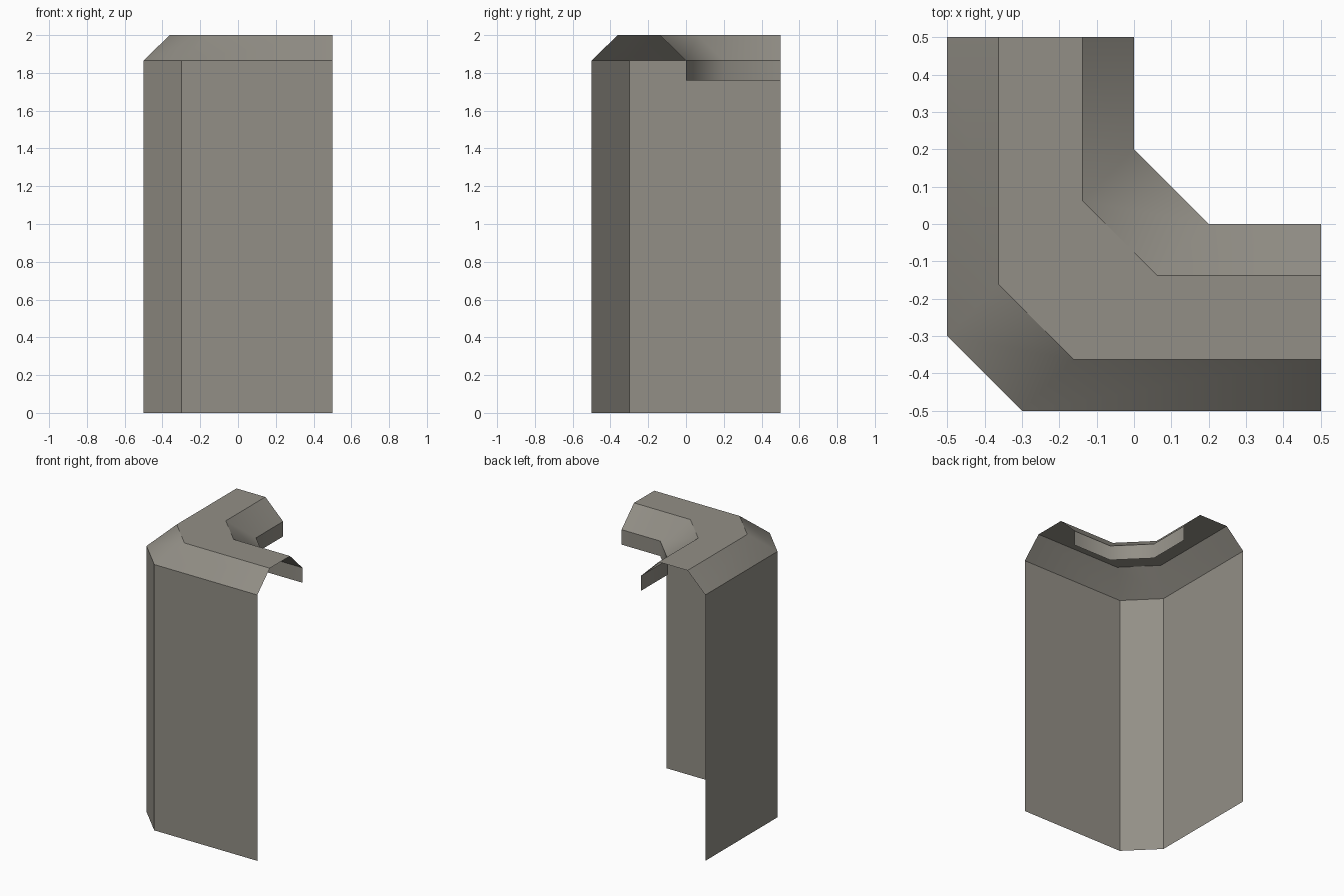
import bpy

if "Cube" in bpy.data.objects:
    bpy.data.objects.remove(bpy.data.objects["Cube"])

# One flat stone colour
stone = bpy.data.materials.new("warm_grey_stone")
stone.diffuse_color = (0.29, 0.275, 0.24, 1.0)
stone.use_nodes = True
stone.node_tree.nodes["Principled BSDF"].inputs["Base Color"].default_value = stone.diffuse_color

# Plan of the outer wall: an L with a chamfered corner
plan = [(-0.5, 0.5), (-0.5, -0.3), (-0.3, -0.5), (0.5, -0.5)]
# Cross-section: (inward shift, height) for wall, slope, flat top, slope, lip
section = [(0, 0), (0, 1.865), (0.138, 2), (0.362, 2), (0.5, 1.865), (0.5, 1.76)]

verts = []
for shift, z in section:
    for i, (x, y) in enumerate(plan):
        # the open ends stay on the x = 0.5 and y = 0.5 planes
        verts.append((x if i == 3 else x + shift, y if i == 0 else y + shift, z))

n = len(plan)
faces = [(r * n + c, r * n + c + 1, (r + 1) * n + c + 1, (r + 1) * n + c)
         for r in range(len(section) - 1) for c in range(n - 1)]

mesh = bpy.data.meshes.new("corner_wall")
mesh.from_pydata(verts, [], faces)
mesh.materials.append(stone)

# Slopes and lip blend around the corner; the wall and every rim stay crisp
for p in mesh.polygons:
    p.use_smooth = p.index >= n - 1
for e in mesh.edges:
    a, b = e.vertices
    same_row = a // n == b // n
    e.use_edge_sharp = same_row or min(a, b) < n

wall = bpy.data.objects.new("corner_wall", mesh)
bpy.context.collection.objects.link(wall)
